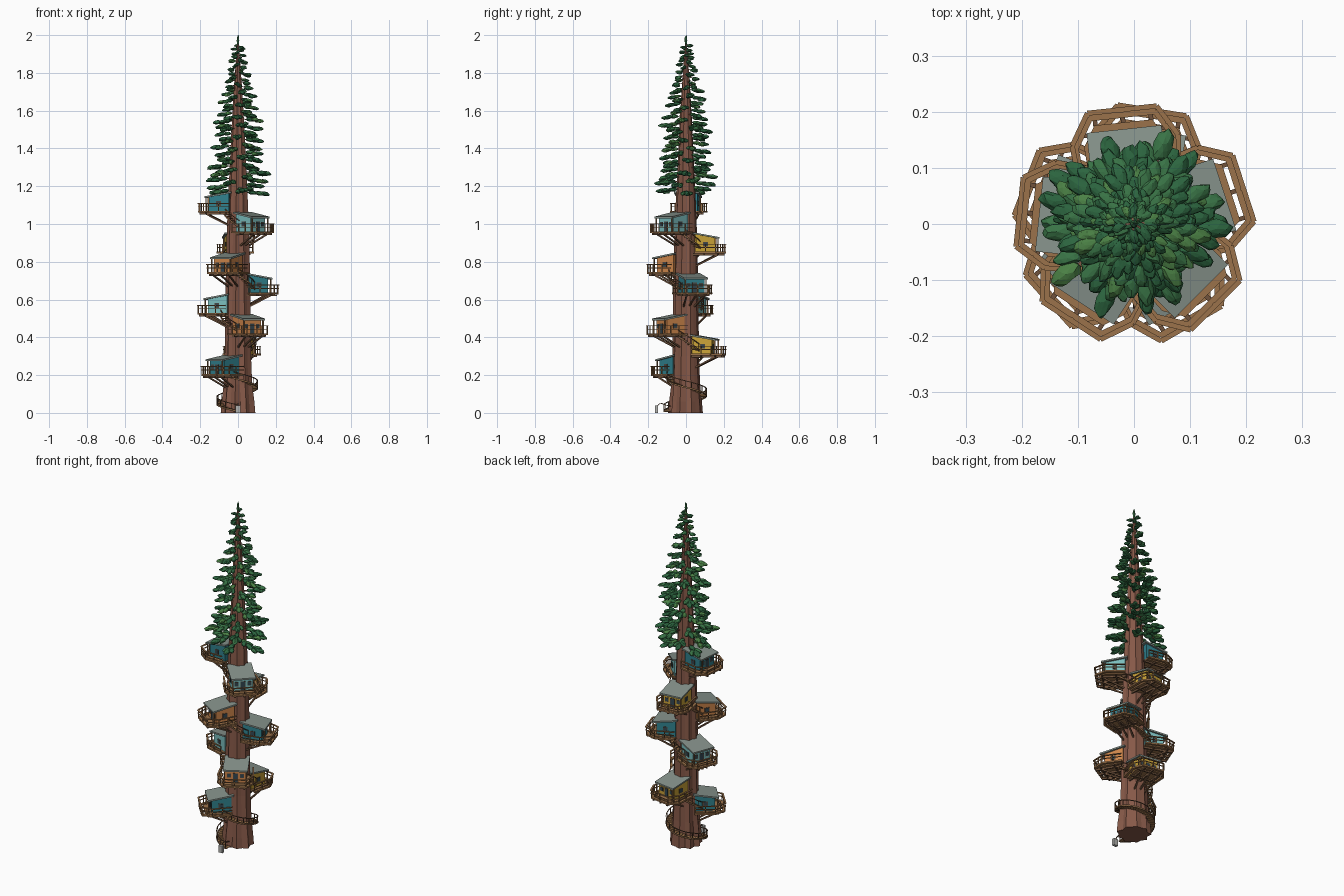
import bpy, bmesh, math, random
from mathutils import Vector, Matrix

if "Cube" in bpy.data.objects:
    bpy.data.objects.remove(bpy.data.objects["Cube"])
random.seed(7)

mats, parts = {}, {}
COL = dict(bark=(.24, .10, .065), wood=(.33, .17, .07), dark_wood=(.16, .085, .045), roof=(.24, .29, .26),
           teal=(.03, .22, .27), aqua=(.20, .52, .52), orange=(.62, .24, .07), yellow=(.60, .37, .04),
           pane=(.03, .06, .08), trim=(.10, .07, .05), grey=(.45, .45, .43),
           leaf_a=(.025, .13, .05), leaf_b=(.04, .17, .06), leaf_c=(.07, .22, .06))


def part(name, color):
    if name not in parts:
        parts[name] = (bmesh.new(), color)
    return parts[name][0]


def box(bm, c, s, M=Matrix()):
    bmesh.ops.create_cube(bm, size=1, matrix=M @ Matrix.Translation(c) @ Matrix.Diagonal((*s, 1)))


def beam(bm, a, b, w, h, M=Matrix()):
    a, b = M @ Vector(a), M @ Vector(b)
    d = b - a
    x = d.normalized()
    y = Vector((0, 0, 1)).cross(x)
    y = y.normalized() if y.length > 1e-4 else Vector((0, 1, 0))
    z = x.cross(y)
    R = Matrix((x, y, z)).transposed().to_4x4()
    bmesh.ops.create_cube(bm, size=1, matrix=Matrix.Translation((a + b) / 2) @ R @ Matrix.Diagonal((d.length, w, h, 1)))


def prism(bm, low, high, M=Matrix()):
    lo = [bm.verts.new(M @ Vector(p)) for p in low]
    hi = [bm.verts.new(M @ Vector(p)) for p in high]
    n = len(lo)
    bm.faces.new(lo[::-1])
    bm.faces.new(hi)
    for i in range(n):
        bm.faces.new((lo[i], lo[(i + 1) % n], hi[(i + 1) % n], hi[i]))


def polar(r, deg, z):
    a = math.radians(deg)
    return Vector((r * math.cos(a), r * math.sin(a), z))


# trunk: fluted, tapering
PROFILE = [(0, .089), (.06, .084), (.15, .075), (.3, .069), (.6, .066), (.9, .06), (1.1, .053), (1.3, .043),
           (1.5, .034), (1.7, .023), (1.85, .012), (1.97, .003)]


def trunk_r(z):
    for (z0, r0), (z1, r1) in zip(PROFILE, PROFILE[1:]):
        if z <= z1:
            return r0 + (r1 - r0) * (z - z0) / (z1 - z0)
    return .003


bm = part("trunk", "bark")
N = 18
flute = [random.uniform(.98, 1.07) if i % 2 else random.uniform(.88, .98) for i in range(N)]
rings = [[bm.verts.new(polar(r * (1 + (f - 1) * (1.5 if z < .1 else 1)), 360 * i / N, z)) for i, f in enumerate(flute)]
         for z, r in PROFILE]
for a, b in zip(rings, rings[1:]):
    for i in range(N):
        bm.faces.new((a[i], a[(i + 1) % N], b[(i + 1) % N], b[i]))
bm.faces.new(rings[0][::-1])
bm.faces.new(rings[-1])


# one tree house: local x points away from the trunk
def house(k, z, deg, color):
    M = Matrix.Translation((0, 0, z)) @ Matrix.Rotation(math.radians(deg), 4, 'Z')
    p = f"house_{k}_"
    outline = [(.04, -.085), (.15, -.095), (.205, -.062), (.205, .062), (.15, .095), (.04, .085)]
    inner = [(.04, -.068), (.145, -.074), (.182, -.052), (.182, .052), (.145, .074), (.04, .068)]
    bm = part(p + "deck", "wood")
    prism(bm, [(x, y, -.009) for x, y in inner], [(x, y, 0) for x, y in inner], M)
    rail = part(p + "railing", "wood")
    for i in range(5):
        a, b = Vector((*outline[i], 0)), Vector((*outline[i + 1], 0))
        beam(bm, a * .965 + Vector((0, 0, -.004)), b * .965 + Vector((0, 0, -.004)), .015, .009, M)
        for h, w in ((.04, .009), (.022, .004)):
            beam(rail, a + Vector((0, 0, h)), b + Vector((0, 0, h)), w, .004, M)
        for t in (0, .5):
            q = a.lerp(b, t) * .985
            box(rail, (q.x, q.y, .016), (.005, .005, .05), M)
    # joists and diagonal braces
    bm = part(p + "braces", "dark_wood")
    for y in (-.05, 0, .05):
        beam(bm, (.03, y, -.014), (.2, y, -.014), .008, .01, M)
        beam(bm, (.05, y * .6, -.075), (.165, y, -.016), .008, .008, M)
    for x in (.09, .165):
        beam(bm, (x, -.075, -.013), (x, .075, -.013), .007, .009, M)
    # walls with sloping top
    x0, x1, w, h0, h1 = .042, .148, .056, .092, .073
    sq = [(x0, -w), (x1, -w), (x1, w), (x0, w)]
    prism(part(p + "walls", color), [(x, y, 0) for x, y in sq],
          [(x, y, h0 if x == x0 else h1) for x, y in sq], M)
    # shed roof and porch posts
    r = [(.03, -.067), (.17, -.067), (.17, .067), (.03, .067)]
    top = lambda x: h0 - (x - x0) * (h0 - h1) / (x1 - x0)
    prism(part(p + "roof", "roof"), [(x, y, top(x)) for x, y in r], [(x, y, top(x) + .009) for x, y in r], M)
    bm = part(p + "porch_posts", "wood")
    for s in (-1, 1):
        box(bm, (.164, s * .058, .035), (.006, .006, .07), M)
    # door and windows
    fr, pane = part(p + "frames", "trim"), part(p + "panes", "pane")
    box(fr, (x1, 0, .026), (.004, .027, .052), M)
    box(pane, (x1 + .001, 0, .026), (.004, .021, .046), M)
    for y in (-.035, .035):
        box(fr, (x1, y, .038), (.004, .022, .024), M)
        box(pane, (x1 + .001, y, .038), (.004, .016, .018), M)
    for s in (-1, 1):
        box(fr, (.098, s * w, .04), (.026, .004, .026), M)
        box(pane, (.098, s * (w + .001), .04), (.019, .004, .019), M)


# spiral stairs: treads, stringer and handrail
def flight(k, a0, z0, a1, z1):
    n = max(8, int(abs(a1 - a0) / 9))
    st, hr = part(f"stair_{k}_treads", "wood"), part(f"stair_{k}_rail", "dark_wood")
    prev = None
    for i in range(n + 1):
        t = i / n
        a, z = a0 + (a1 - a0) * t, z0 + (z1 - z0) * t
        R = trunk_r(z)
        M = Matrix.Rotation(math.radians(a), 4, 'Z')
        box(st, (R + .012, 0, z), (.036, .017, .004), M)
        foot = polar(R + .028, a, z)
        head = foot + Vector((0, 0, .034))
        if i % 2 == 0:
            box(hr, (R + .028, 0, z + .017), (.003, .003, .034), M)
        if prev:
            beam(hr, prev[0], foot, .004, .009)
            beam(hr, prev[1], head, .004, .004)
        prev = (foot, head)


START, STEP, RISE = 222, -141, .108
colors = ["teal", "yellow", "orange", "aqua", "teal", "orange", "yellow", "aqua", "teal"]
flight(0, 270, .008, START - 360, .2)
for k, c in enumerate(colors):
    z, a = .205 + RISE * k, START + STEP * k
    house(k + 1, z, a, c)
    if k < 8:
        flight(k + 1, a - 18, z, a + STEP + 18, z + RISE)

# entrance box with its curved arm at the foot
box(part("entrance_box", "grey"), (0, -.157, .02), (.026, .016, .04))
arm = part("entrance_arm", "dark_wood")
pts = [(0, -.152, .035), (0, -.143, .047), (0, -.128, .05), (0, -.11, .042), (0, -.08, .035)]
for a, b in zip(pts, pts[1:]):
    beam(arm, a, b, .004, .004)


# foliage: branches spiralling upward, each carrying elongated needle clumps
def clump(c, deg, tilt, L, W, H):
    bm = part("needles_" + random.choice("aabbc"), None)
    M = (Matrix.Translation(c) @ Matrix.Rotation(math.radians(deg), 4, 'Z') @
         Matrix.Rotation(math.radians(tilt), 4, 'Y') @ Matrix.Diagonal((L, W, H, 1)))
    vs = bmesh.ops.create_icosphere(bm, subdivisions=2, radius=1, matrix=M)["verts"]
    for v in vs:
        v.co += (v.co - c) * random.uniform(-.14, .14)


REACH = [(1.14, .19), (1.25, .18), (1.35, .15), (1.5, .148), (1.6, .125), (1.7, .10), (1.8, .065), (1.9, .042), (2, .02)]


def reach(z):
    for (z0, r0), (z1, r1) in zip(REACH, REACH[1:]):
        if z <= z1:
            return r0 + (r1 - r0) * (z - z0) / (z1 - z0)


for s in "abc":
    parts["needles_" + s] = (bmesh.new(), "leaf_" + s)
twigs = part("branches", "bark")
B = 96
for i in range(B):
    z = 1.16 + .79 * (i / B)
    deg = i * 137.5 + random.uniform(-12, 12)
    R = reach(z) * random.uniform(.78, 1.03)
    k = .45 + .55 * R / .19
    beam(twigs, polar(trunk_r(z) * .5, deg, z + .01), polar(R * .8, deg, z), .006 * k, .006 * k)
    clump(polar(R - .03 * k, deg, z), deg, 8, .033 * k, .017 * k, .013 * k)
    for sgn in (-1, 1):
        rr = R * random.uniform(.62, .74)
        clump(polar(rr, deg + sgn * 9, z + random.uniform(-.006, .008)), deg + sgn * 28, 6,
              .029 * k, .015 * k, .012 * k)
    if R > .09:
        clump(polar(R * .48, deg, z + .006), deg, 4, .028 * k, .016 * k, .012 * k)
# leader tip
clump(Vector((0, 0, 1.97)), 0, 90, .03, .007, .007)

# turn the collected meshes into objects
for name, (bm, color) in parts.items():
    bmesh.ops.recalc_face_normals(bm, faces=bm.faces)
    me = bpy.data.meshes.new(name)
    bm.to_mesh(me)
    bm.free()
    if color not in mats:
        mats[color] = bpy.data.materials.new(color)
        mats[color].diffuse_color = (*COL[color], 1)
    me.materials.append(mats[color])
    bpy.context.collection.objects.link(bpy.data.objects.new(name, me))

for m in bpy.data.materials:
    if m.users and not m.is_grease_pencil:
        m.use_nodes = True
        m.node_tree.nodes["Principled BSDF"].inputs["Base Color"].default_value = m.diffuse_color
